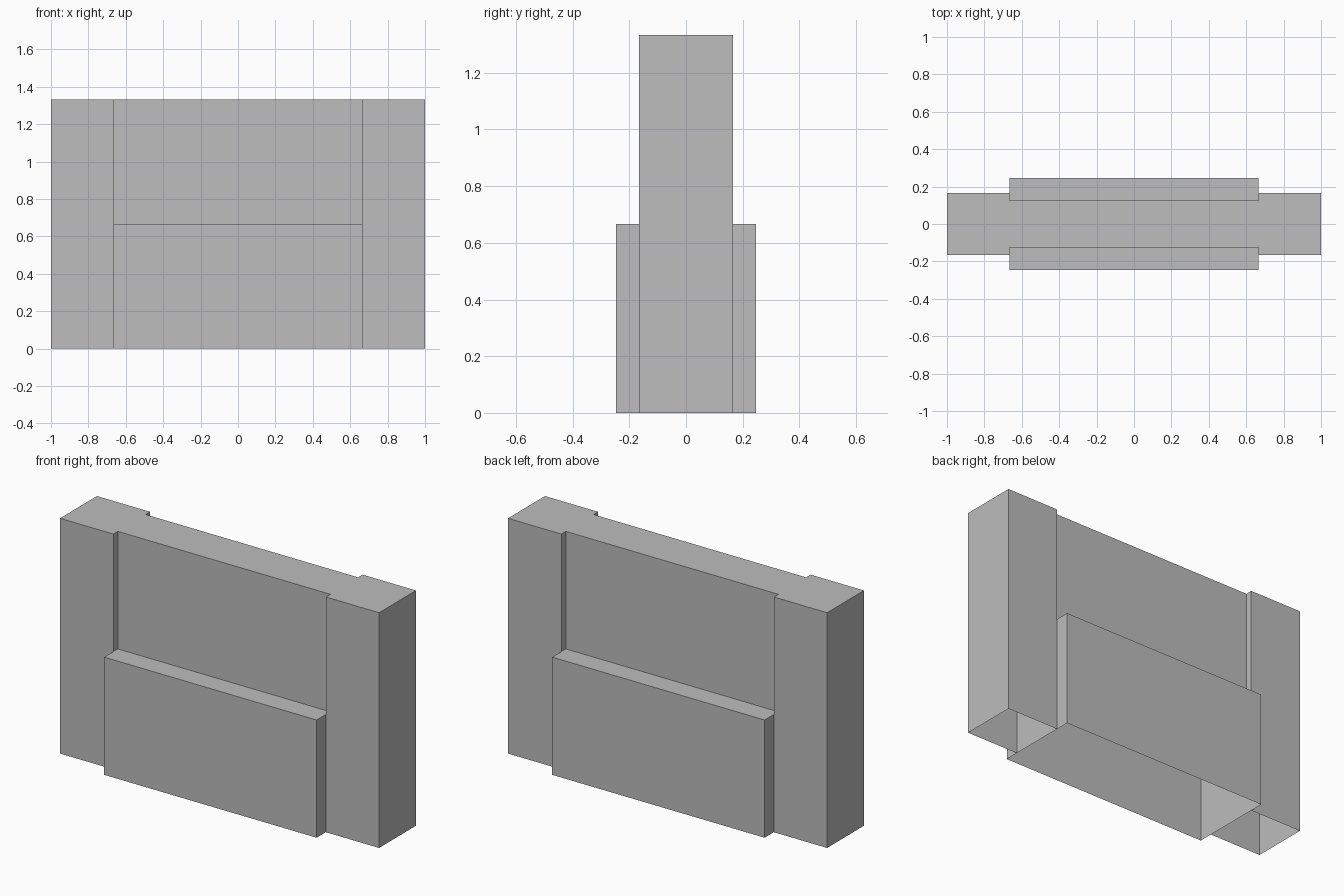
import bpy
import bmesh

cube = bpy.data.objects.get("Cube")
if cube:
    bpy.data.objects.remove(cube, do_unlink=True)

grey = bpy.data.materials.new("plain_grey")
grey.use_nodes = True
colour = (0.51, 0.51, 0.51, 1)
grey.diffuse_color = colour
grey.node_tree.nodes["Principled BSDF"].inputs["Base Color"].default_value = colour

HEIGHT = 1.333
HALF_SPAN = 0.666   # half width of the middle section
PANEL_TOP = 0.667


def open_box(name, x, y, z):
    """Flat-sided box between (low, high) limits, with no underside."""
    bm = bmesh.new()
    bmesh.ops.create_cube(bm, size=1)
    for v in bm.verts:
        v.co = [lim[1] if c > 0 else lim[0] for c, lim in zip(v.co, (x, y, z))]
    bm.normal_update()
    under = [f for f in bm.faces if f.normal.z < -0.5]
    bmesh.ops.delete(bm, geom=under, context="FACES")
    mesh = bpy.data.meshes.new(name)
    bm.to_mesh(mesh)
    bm.free()
    mesh.materials.append(grey)
    obj = bpy.data.objects.new(name, mesh)
    bpy.context.collection.objects.link(obj)
    return obj


# End pillars, hollow from below
for name, side in (("left_pillar", 1), ("right_pillar", -1)):
    limits = sorted((side * HALF_SPAN, side))
    open_box(name, limits, (-0.165, 0.165), (0, HEIGHT))

# Thick lower panel, hollow from below
open_box("lower_panel", (-HALF_SPAN, HALF_SPAN), (-0.247, 0.247), (0, PANEL_TOP))

# Thin upper wall standing on the panel
open_box("upper_wall", (-HALF_SPAN, HALF_SPAN), (-0.125, 0.125), (PANEL_TOP, HEIGHT))
